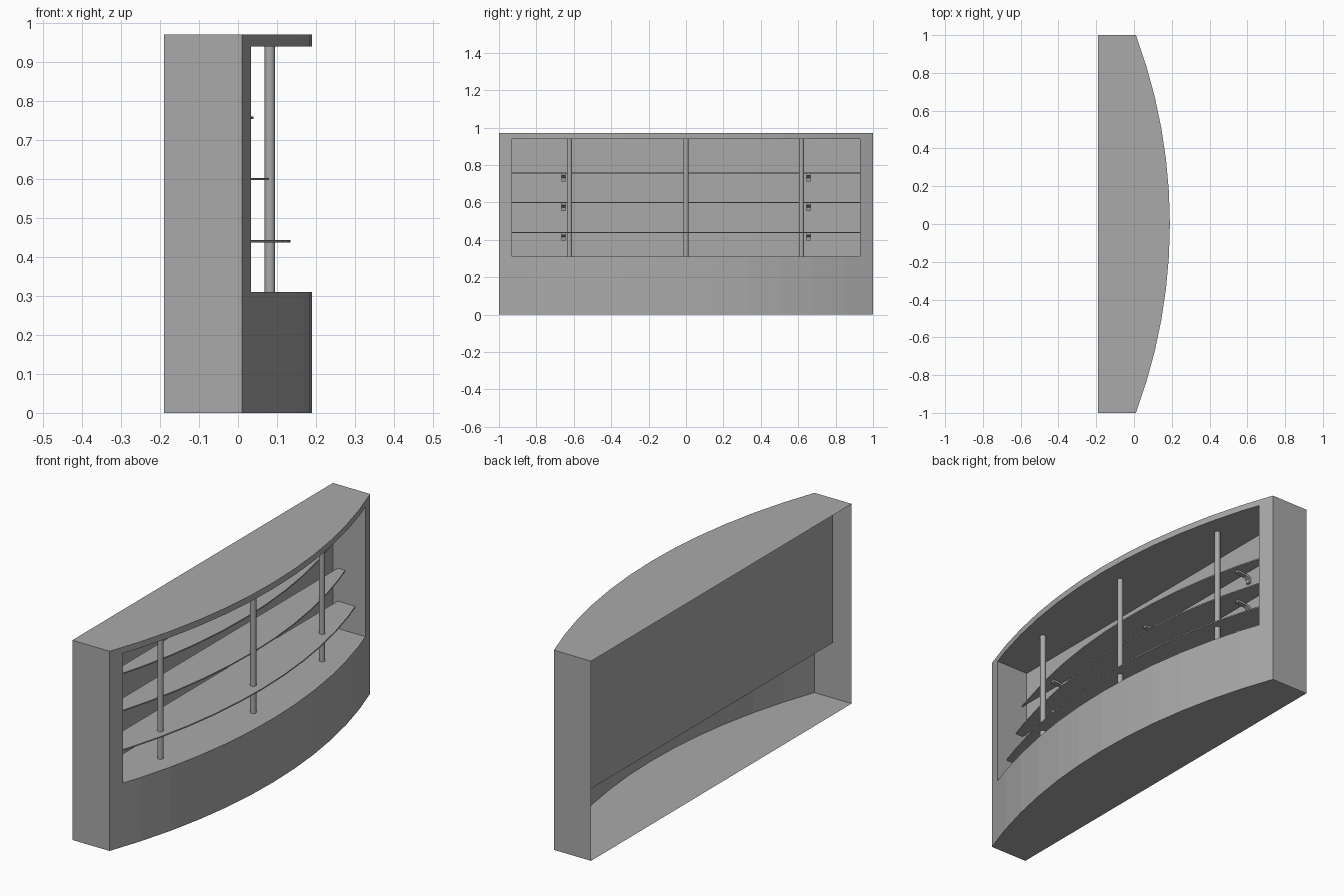
import bpy, bmesh, math

if "Cube" in bpy.data.objects:
    bpy.data.objects.remove(bpy.data.objects["Cube"])

GREY = (0.4, 0.4, 0.4, 1)
grey = bpy.data.materials.new("plain grey")
grey.use_nodes = True
grey.diffuse_color = GREY
grey.node_tree.nodes["Principled BSDF"].inputs["Base Color"].default_value = GREY

BACK, CORNER, CROWN = -0.19, 0.01, 0.19      # x of open back, front corners, front crown
POCKET_BACK, INNER = -0.14, 0.93             # display recess
FLOOR, CEIL, TOP = 0.31, 0.94, 0.97
SAG = CROWN - CORNER
RADIUS = (1 + SAG ** 2) / (2 * SAG)
SEGMENTS = 12


def finish(bm, name):
    bmesh.ops.remove_doubles(bm, verts=bm.verts[:], dist=0.0001)
    bmesh.ops.recalc_face_normals(bm, faces=bm.faces[:])
    mesh = bpy.data.meshes.new(name)
    bm.to_mesh(mesh)
    bm.free()
    mesh.materials.append(grey)
    obj = bpy.data.objects.new(name, mesh)
    bpy.context.collection.objects.link(obj)
    return obj


def arc():
    """Faceted bow of the front as (x, y) points, with the recess edges included."""
    half = math.asin(1 / RADIUS)
    pts = []
    for i in range(SEGMENTS + 1):
        a = half * (2 * i / SEGMENTS - 1)
        pts.append((CROWN - RADIUS * (1 - math.cos(a)), RADIUS * math.sin(a)))
    (x0, y0), (x1, y1) = pts[0], pts[1]
    edge_x = x0 + (x1 - x0) * (-INNER - y0) / (y1 - y0)
    return [pts[0], (edge_x, -INNER)] + pts[1:-1] + [(edge_x, INNER), pts[-1]]


def prism(name, outline, z0, z1):
    bm = bmesh.new()
    face = bm.faces.new([bm.verts.new((x, y, z0)) for x, y in outline])
    ext = bmesh.ops.extrude_face_region(bm, geom=[face])
    verts = [v for v in ext["geom"] if isinstance(v, bmesh.types.BMVert)]
    bmesh.ops.translate(bm, verts=verts, vec=(0, 0, z1 - z0))
    return finish(bm, name)


front = arc()
recess = front[1:-1]

# Cabinet: thin shell, open at the back, with a display recess in the bowed front
bm = bmesh.new()


def face(*points):
    bm.faces.new([bm.verts.new(p) for p in points])


def wall(a, b, z0, z1):
    face((*a, z0), (*b, z0), (*b, z1), (*a, z1))


for a, b in zip(front, front[1:]):
    wall(a, b, 0, FLOOR)
    wall(a, b, CEIL, TOP)
    if abs(a[1] + b[1]) / 2 > INNER:
        wall(a, b, FLOOR, CEIL)
for z in (0, TOP):
    face(*[(x, y, z) for x, y in front + [(BACK, 1), (BACK, -1)]])
for z in (FLOOR, CEIL):
    face(*[(x, y, z) for x, y in recess + [(POCKET_BACK, INNER), (POCKET_BACK, -INNER)]])
for s, end, lip in ((-1, front[0], recess[0]), (1, front[-1], recess[-1])):
    wall(end, (BACK, s), 0, TOP)
    wall(lip, (POCKET_BACK, s * INNER), FLOOR, CEIL)
wall((POCKET_BACK, -INNER), (POCKET_BACK, INNER), FLOOR, CEIL)
finish(bm, "cabinet_shell")

# Shelves: same bow, stepping back towards the top, with a bracket row under each
SHELF_BACK = -0.115
for level, (z, shift) in enumerate(((0.44, 0.055), (0.6, 0.11), (0.757, 0.15)), 1):
    bow = [(max(x - shift, SHELF_BACK + 0.003), y) for x, y in recess]
    prism(f"shelf_{level}", bow + [(SHELF_BACK, INNER), (SHELF_BACK, -INNER)], z - 0.003, z + 0.003)
    for n, y in enumerate((-0.655, 0, 0.655), 1):
        # Bent arm: short leg on the wall turning into a level arm
        bm = bmesh.new()
        side = [(-0.14, -0.045), (-0.13, -0.045), (-0.127, -0.026), (-0.115, -0.018),
                (-0.065, -0.013), (-0.065, -0.003), (-0.12, -0.008), (-0.14, -0.018)]
        f = bm.faces.new([bm.verts.new((x, y - 0.011, z + dz)) for x, dz in side])
        ext = bmesh.ops.extrude_face_region(bm, geom=[f])
        moved = [v for v in ext["geom"] if isinstance(v, bmesh.types.BMVert)]
        bmesh.ops.translate(bm, verts=moved, vec=(0, 0.022, 0))
        finish(bm, f"bracket_{level}_{n}")

# Round posts between recess floor and ceiling
for name, x, y in (("right", 0.02, -0.623), ("middle", 0.082, 0), ("left", 0.02, 0.617)):
    bpy.ops.mesh.primitive_cylinder_add(vertices=16, radius=0.0135, depth=CEIL - FLOOR,
                                        location=(x, y, (CEIL + FLOOR) / 2))
    post = bpy.context.object
    post.name = f"{name}_post"
    post.data.materials.append(grey)
    bpy.ops.object.shade_smooth_by_angle()
